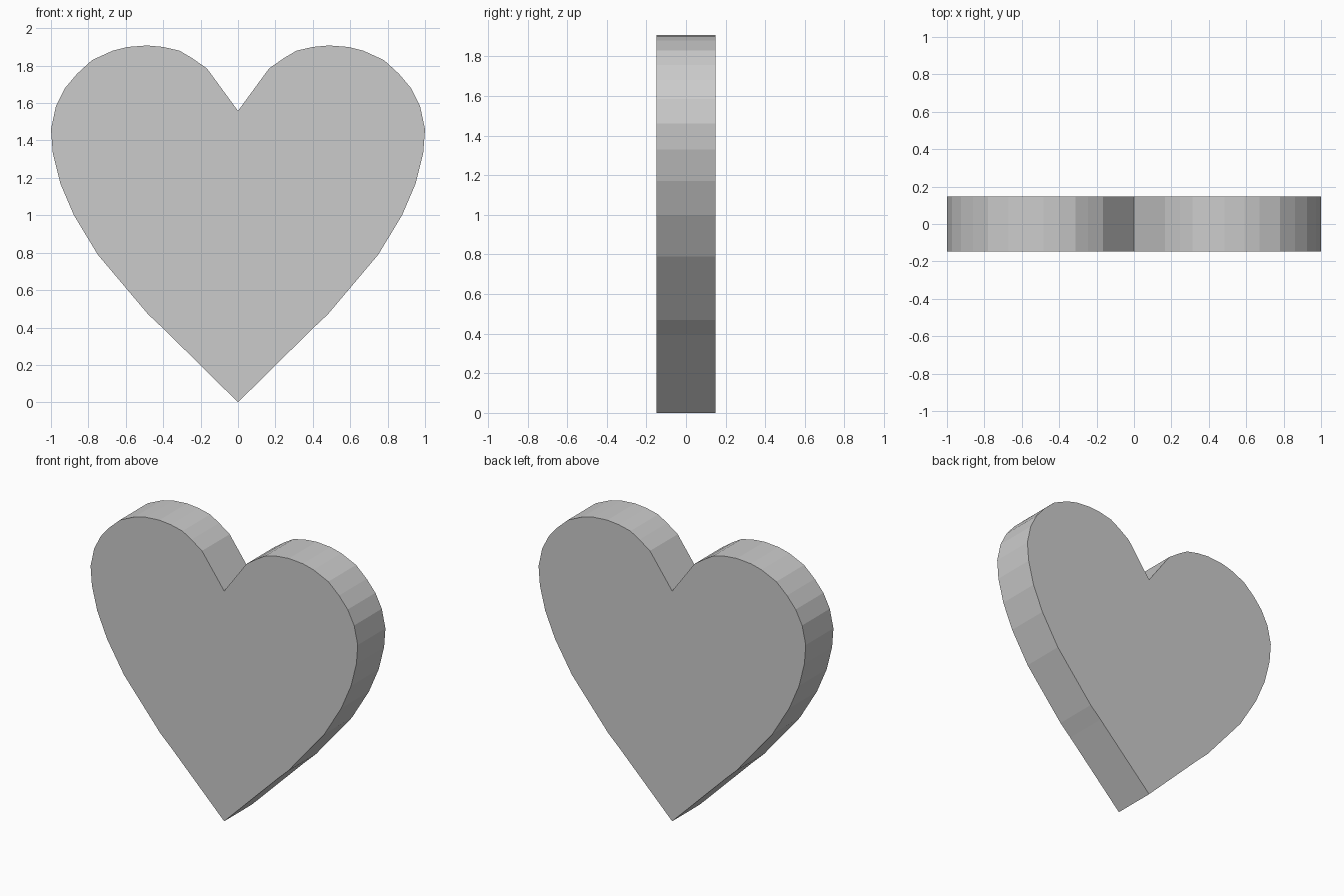
import bpy, bmesh

if "Cube" in bpy.data.objects:
    bpy.data.objects.remove(bpy.data.objects["Cube"])

HALF_DEPTH = 0.148

# Right half of the outline, from the bottom tip up to the notch (x, z)
half = [(0, 0), (0.40, 0.395), (0.48, 0.47), (0.615, 0.63), (0.75, 0.79),
        (0.877, 1.0), (0.95, 1.17), (0.99, 1.33), (1.0, 1.46), (0.973, 1.585),
        (0.925, 1.68), (0.86, 1.757), (0.78, 1.83), (0.67, 1.88), (0.59, 1.90),
        (0.485, 1.908), (0.40, 1.90), (0.312, 1.88), (0.245, 1.84),
        (0.166, 1.785), (0, 1.558)]

# Mirror to the left half, skipping the two shared centre points
outline = half + [(-x, z) for x, z in reversed(half[1:-1])]

# Front face, extruded back into a flat slab
bm = bmesh.new()
front = bm.faces.new([bm.verts.new((x, -HALF_DEPTH, z)) for x, z in outline])
ext = bmesh.ops.extrude_face_region(bm, geom=[front], use_keep_orig=True)
moved = [v for v in ext["geom"] if isinstance(v, bmesh.types.BMVert)]
bmesh.ops.translate(bm, verts=moved, vec=(0, 2 * HALF_DEPTH, 0))
bmesh.ops.recalc_face_normals(bm, faces=bm.faces)

mesh = bpy.data.meshes.new("heart")
bm.to_mesh(mesh)
bm.free()
heart = bpy.data.objects.new("heart", mesh)
bpy.context.collection.objects.link(heart)
